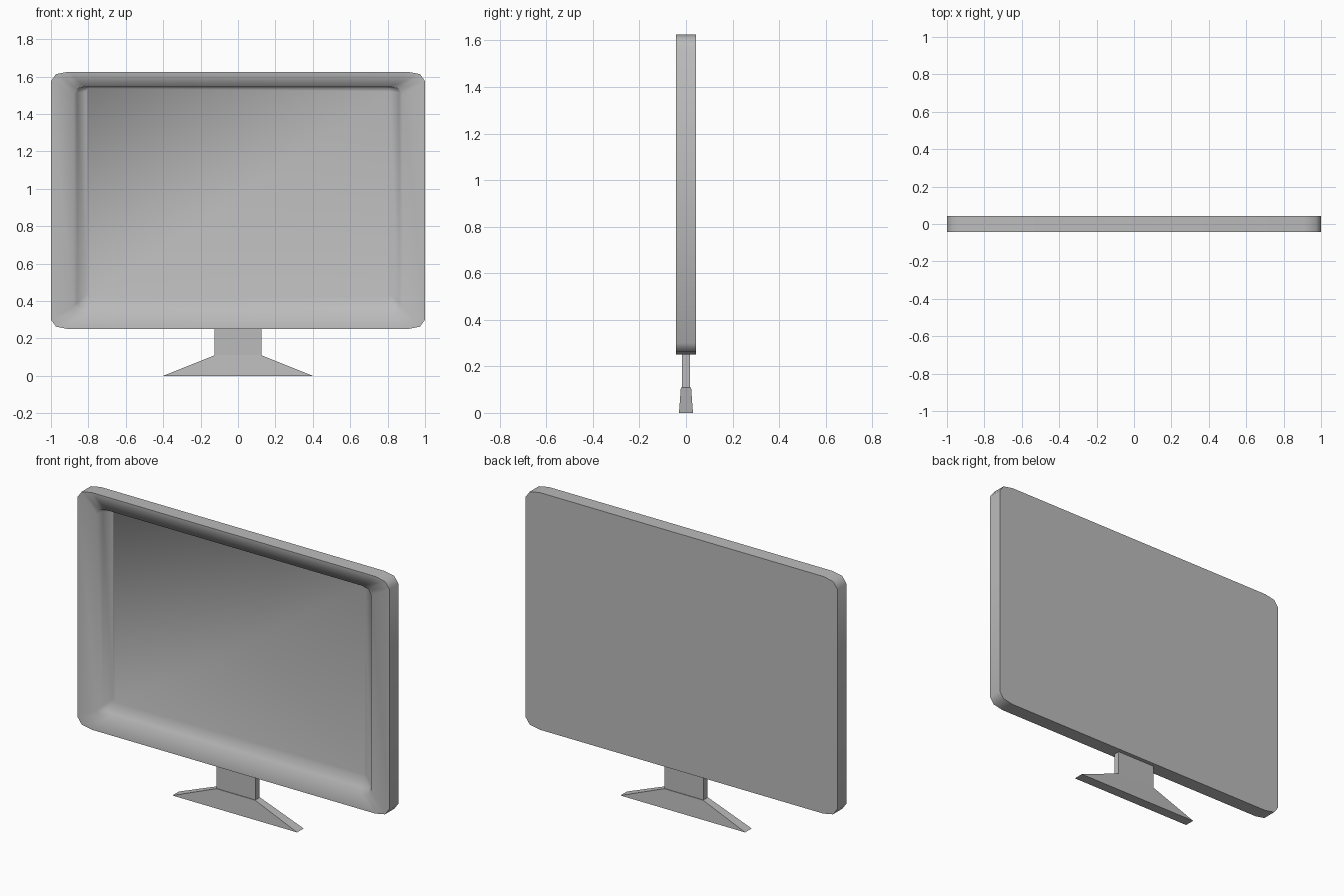
import bpy
import bmesh

cube = bpy.data.objects.get("Cube")
if cube:
    bpy.data.objects.remove(cube, do_unlink=True)

grey = bpy.data.materials.new("plain_grey")
grey.use_nodes = True
COLOUR = (0.5, 0.5, 0.5, 1)
grey.diffuse_color = COLOUR
grey.node_tree.nodes["Principled BSDF"].inputs["Base Color"].default_value = COLOUR


def outline(half_w, bottom, top, cut_x, cut_z, y):
    """Rectangle with three-point softened corners, seen from the front."""
    corner = [(0, cut_z), (0.3 * cut_x, 0.25 * cut_z), (cut_x, 0)]
    points = []
    for sx, sz in ((1, -1), (1, 1), (-1, 1), (-1, -1)):
        steps = corner if sx * sz > 0 else corner[::-1]
        for dx, dz in steps:
            z = top - dz if sz > 0 else bottom + dz
            points.append((sx * (half_w - dx), y, z))
    return points


def loft(name, rings, smooth_angle=None):
    """Skin matching rings together and cap both ends."""
    bm = bmesh.new()
    loops = [[bm.verts.new(p) for p in ring] for ring in rings]
    count = len(loops[0])
    for a, b in zip(loops, loops[1:]):
        for i in range(count):
            j = (i + 1) % count
            bm.faces.new((a[i], a[j], b[j], b[i]))
    bm.faces.new(loops[0])
    bm.faces.new(loops[-1])
    bmesh.ops.recalc_face_normals(bm, faces=bm.faces)
    mesh = bpy.data.meshes.new(name)
    bm.to_mesh(mesh)
    bm.free()
    mesh.materials.append(grey)
    obj = bpy.data.objects.new(name, mesh)
    bpy.context.collection.objects.link(obj)
    if smooth_angle:
        # Smooth the dished front, keep the outer rim and flat back crisp
        for poly in mesh.polygons:
            poly.use_smooth = True
        for edge in mesh.edges:
            ys = [mesh.vertices[v].co.y for v in edge.vertices]
            xs = [abs(mesh.vertices[v].co.x) for v in edge.vertices]
            zs = [mesh.vertices[v].co.z for v in edge.vertices]
            on_rim = max(xs) > 0.9 and (min(xs) > 0.9 or max(zs) > 1.6 or min(zs) < 0.27)
            edge.use_edge_sharp = on_rim and abs(ys[0] - ys[1]) < 0.001
    return obj


def rect(half_x, half_y, z):
    return [(-half_x, -half_y, z), (half_x, -half_y, z),
            (half_x, half_y, z), (-half_x, half_y, z)]


# Screen housing: flat back, straight rim, raised lip and recessed display
loft("screen_housing", [
    outline(1.0, 0.25, 1.625, 0.09, 0.05, 0.042),
    outline(1.0, 0.25, 1.625, 0.09, 0.05, -0.042),
    outline(0.88, 0.33, 1.545, 0.06, 0.04, -0.036),
    outline(0.86, 0.36, 1.545, 0.05, 0.03, -0.01),
    outline(0.81, 0.42, 1.54, 0.02, 0.02, 0.01),
], smooth_angle=True)

# Stand
loft("stand_neck", [rect(0.125, 0.018, 0.1), rect(0.125, 0.018, 0.26)])
loft("stand_foot", [rect(0.4, 0.03, 0), rect(0.125, 0.022, 0.11)])
